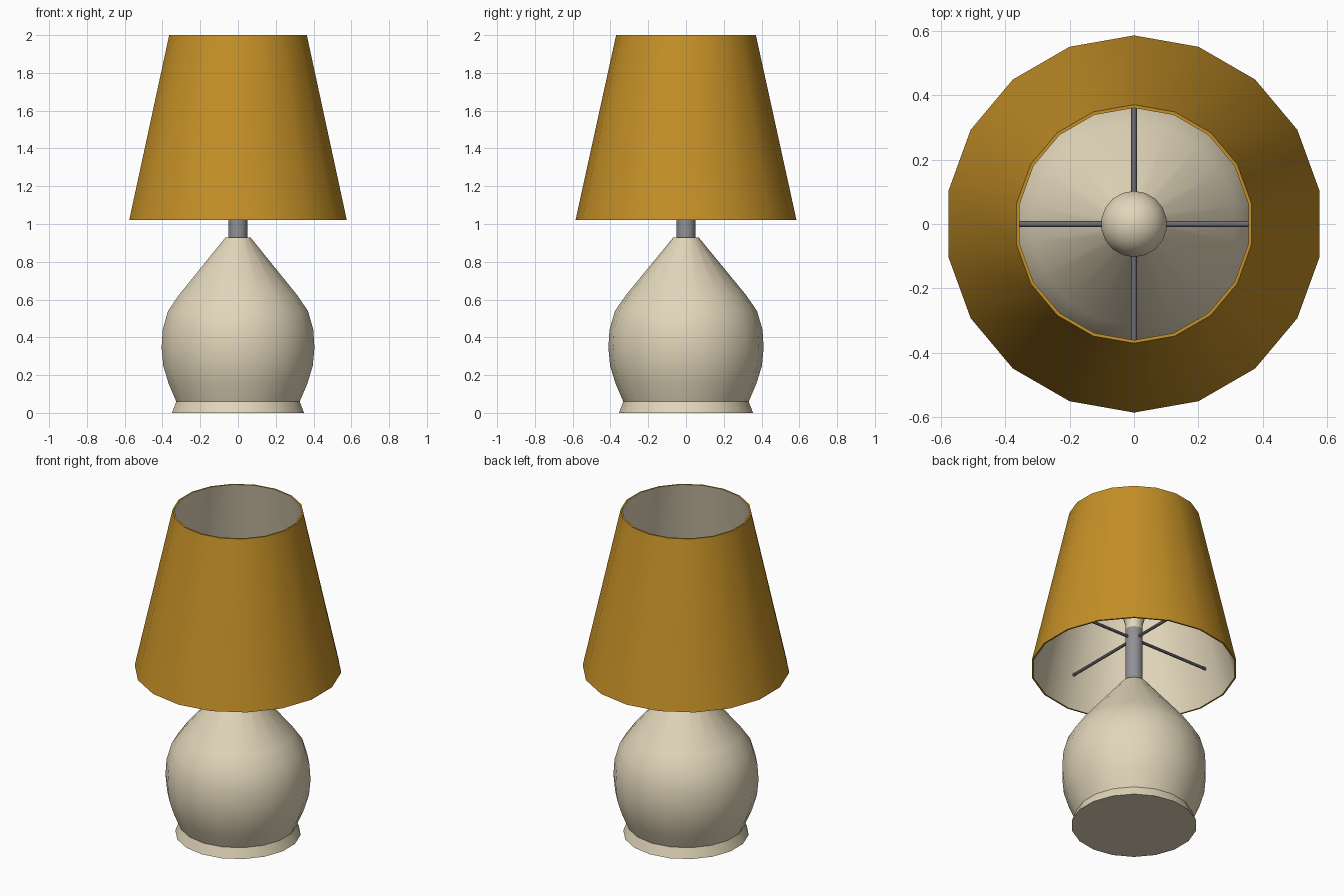
import bpy, math
from mathutils import Vector

if "Cube" in bpy.data.objects:
    bpy.data.objects.remove(bpy.data.objects["Cube"])


def material(name, rgb):
    m = bpy.data.materials.new(name)
    m.diffuse_color = (*rgb, 1)
    m.use_nodes = True
    m.node_tree.nodes["Principled BSDF"].inputs["Base Color"].default_value = m.diffuse_color
    return m


gold = material("gold fabric", (0.56, 0.28, 0.02))
cream = material("cream", (0.76, 0.67, 0.49))
grey = material("grey metal", (0.28, 0.28, 0.30))


def finish(obj):
    bpy.ops.object.select_all(action='DESELECT')
    bpy.context.view_layer.objects.active = obj
    obj.select_set(True)
    bpy.ops.object.shade_smooth_by_angle(angle=math.radians(30))


def lathe(name, profile, mats, sides=18, closed=False, rule=None):
    """Turn (radius, z) points about z, first corner on the +y axis."""
    verts, faces, idx = [], [], []
    for r, z in profile:
        for k in range(sides):
            a = math.pi / 2 + 2 * math.pi * k / sides
            verts.append((r * math.cos(a), r * math.sin(a), z))
    n = len(profile)
    for i in range(n if closed else n - 1):
        j = (i + 1) % n
        for k in range(sides):
            l = (k + 1) % sides
            faces.append((i * sides + k, i * sides + l, j * sides + l, j * sides + k))
            idx.append(rule(i) if rule else 0)
    if not closed:
        faces.append(tuple(reversed(range(sides))))
        faces.append(tuple(range((n - 1) * sides, n * sides)))
        idx += [0, 0]
    me = bpy.data.meshes.new(name)
    me.from_pydata(verts, [], faces)
    for m in mats:
        me.materials.append(m)
    me.polygons.foreach_set("material_index", idx)
    me.update()
    obj = bpy.data.objects.new(name, me)
    bpy.context.collection.objects.link(obj)
    finish(obj)
    return obj


# Ceramic foot and pear-shaped body
lathe("body", [(0.355, 0), (0.332, 0.06), (0.373, 0.155), (0.402, 0.25),
               (0.411, 0.345), (0.405, 0.44), (0.376, 0.54), (0.317, 0.625),
               (0.068, 0.928)], [cream])

# Metal stem
lathe("stem", [(0.05, 0.90), (0.05, 1.27)], [grey])

# Bulb: narrow neck swelling into a ball
ball_r, ball_z = 0.103, 1.45
bulb = [(0.048, 1.265), (0.05, 1.31)]
for deg in range(-50, 90, 14):
    t = math.radians(deg)
    bulb.append((ball_r * math.cos(t), ball_z + ball_r * math.sin(t)))
bulb.append((0.004, ball_z + ball_r))
lathe("bulb", bulb, [cream])

# Four spokes carrying the shade
for k, name in enumerate(("right", "back", "left", "front")):
    a = k * math.pi / 2
    d = Vector((math.cos(a), math.sin(a), 0))
    bpy.ops.mesh.primitive_cylinder_add(
        vertices=10, radius=0.009, depth=0.53,
        location=d * 0.265 + Vector((0, 0, 1.215)),
        rotation=(0, math.pi / 2, a))
    rod = bpy.context.object
    rod.name = name + "_spoke"
    rod.data.materials.append(grey)
    finish(rod)

# Lampshade: gold outside and rims, cream lining
lathe("shade", [(0.585, 1.02), (0.37, 2.0), (0.36, 2.0), (0.575, 1.02)],
      [gold, cream], closed=True, rule=lambda i: 1 if i == 2 else 0)
